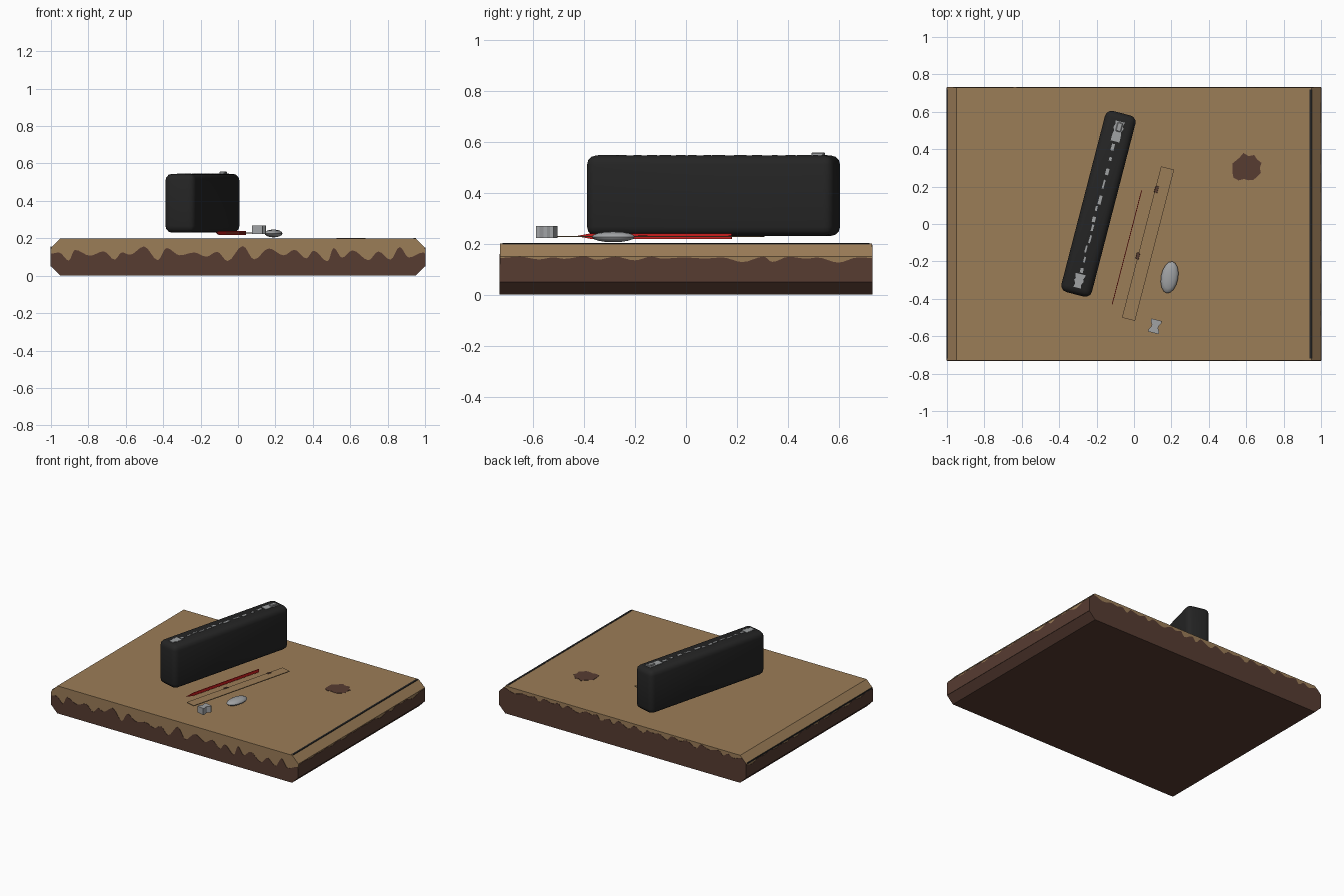
import bpy, bmesh, math, random
from mathutils import Matrix, Vector

random.seed(4)
cube = bpy.data.objects.get("Cube")
if cube:
    bpy.data.objects.remove(cube, do_unlink=True)


def material(name, r, g, b):
    m = bpy.data.materials.new(name)
    m.use_nodes = True
    m.diffuse_color = (r, g, b, 1)
    m.node_tree.nodes["Principled BSDF"].inputs["Base Color"].default_value = (r, g, b, 1)
    return m


tan = material("tan wood", 0.33, 0.205, 0.097)
brown = material("dark brown wood", 0.095, 0.045, 0.031)
black = material("black cloth", 0.018, 0.018, 0.018)
grey = material("grey metal", 0.35, 0.36, 0.37)
red = material("red paint", 0.6, 0.012, 0.012)

TILT = -math.radians(14.5)
HX, HY, TOP, CH = 1.0, 0.73, 0.2, 0.05


def finish(name, bm, mats, loc=(0, 0, 0), rot=0.0):
    bmesh.ops.recalc_face_normals(bm, faces=bm.faces)
    me = bpy.data.meshes.new(name)
    bm.to_mesh(me)
    bm.free()
    for m in mats:
        me.materials.append(m)
    ob = bpy.data.objects.new(name, me)
    ob.location, ob.rotation_euler.z = loc, rot
    bpy.context.collection.objects.link(ob)
    return ob


def prism(name, points, push, mats, loc=(0, 0, 0), rot=0.0, rule=None):
    """Extrude a closed outline of 3D points along a vector."""
    bm = bmesh.new()
    face = bm.faces.new([bm.verts.new(p) for p in points])
    res = bmesh.ops.extrude_face_region(bm, geom=[face], use_keep_orig=True)
    moved = [v for v in res["geom"] if isinstance(v, bmesh.types.BMVert)]
    bmesh.ops.translate(bm, verts=moved, vec=push)
    bmesh.ops.recalc_face_normals(bm, faces=bm.faces)
    if rule:
        for f in bm.faces:
            f.material_index = rule(f)
    return finish(name, bm, mats, loc, rot)


def box(name, size, loc, mat, rot=0.0, bevel=0.0, segs=2):
    bm = bmesh.new()
    bmesh.ops.create_cube(bm, size=1, matrix=Matrix.Diagonal((*size, 1)))
    if bevel:
        bmesh.ops.bevel(bm, geom=bm.edges[:], offset=bevel, segments=segs,
                        profile=0.5, affect='EDGES')
    return finish(name, bm, [mat], loc, rot)


# Desk slab, chamfered along its left and right edges
outline = [(-HX + CH, 0), (HX - CH, 0), (HX, CH), (HX, TOP - CH),
           (HX - CH, TOP), (-HX + CH, TOP), (-HX, TOP - CH), (-HX, CH)]
prism("desk_slab", [(x, -HY, z) for x, z in outline], (0, 2 * HY, 0), [tan, brown],
      rule=lambda f: int(f.normal.z < -0.1))


# Uneven painted edge: brown panels with a wavy top on all four sides
def wave(half, low, high):
    """Alternating crests and dips joined by eased curves."""
    knots = [(-half, (low[1] + high[0]) / 2)]
    up = True
    while knots[-1][0] < half - 0.08:
        knots.append((knots[-1][0] + random.uniform(0.03, 0.085),
                      random.uniform(*(high if up else low))))
        up = not up
    knots.append((half, knots[0][1]))
    line = []
    for (a, za), (b, zb) in zip(knots, knots[1:]):
        for i in range(4):
            t = i / 4
            line.append((a + (b - a) * t, za + (zb - za) * (1 - math.cos(math.pi * t)) / 2))
    return line + [knots[-1]]


def end_panel(name, y, push, low, high):
    line = [(x, min(z, TOP - CH + HX - abs(x))) for x, z in wave(HX, low, high)]
    pts = [(HX, CH), (HX - CH, 0), (-HX + CH, 0), (-HX, CH)] + line
    prism(name, [(x, y, z) for x, z in pts], (0, push, 0), [brown])


end_panel("front_brown_panel", -HY, -0.002, (0.075, 0.115), (0.12, 0.165))
end_panel("back_brown_panel", HY, 0.002, (0.15, 0.175), (0.18, 0.195))
for name, s in (("left_brown_panel", 1), ("right_brown_panel", -1)):
    pts = [(HY, CH), (-HY, CH)] + wave(HY, (0.125, 0.142), (0.145, 0.15))
    prism(name, [(s * HX, y, z) for y, z in pts], (s * 0.002, 0, 0), [brown])

# Dark lines along the chamfers
box("left_dark_line", (0.014, 2 * HY - 0.02, 0.004), (0.945, 0, TOP), black)
box("right_dark_line", (0.004, 2 * HY - 0.02, 0.01), (-HX, 0, TOP - CH), black)

# Brown stain on the desk top
stain = []
for i in range(18):
    a = i * math.tau / 18
    r = 0.072 + random.uniform(-0.012, 0.012)
    stain.append((r * math.cos(a) * 1.08, r * math.sin(a), 0))
prism("desk_stain", stain, (0, 0, 0.002), [brown], (0.6, 0.3, TOP))

# Pencil case with rounded edges
CASE = Vector((-0.19, 0.108, 0.3875))
case = box("pencil_case", (0.168, 1.0, 0.315), CASE, black, TILT, 0.036, 3)


def on_case(x, y, z):
    return CASE + Matrix.Rotation(TILT, 3, 'Z') @ Vector((x, y, z))


# Zip: ragged tabs at both ends, a broken line of teeth, and a puller
for name, y, length in (("zip_front_tab", -0.425, 0.075), ("zip_back_tab", 0.4, 0.11)):
    n = 7
    side = [(random.uniform(0.018, 0.03), -length / 2 + length * i / (n - 1)) for i in range(n)]
    pts = [(x, v, 0) for x, v in side] + [(-x + 0.004, v, 0) for x, v in reversed(side)]
    prism(name, pts, (0, 0, 0.003), [grey], on_case(0, y, 0.1572), TILT)
y = -0.38
while y < 0.33:
    step = random.uniform(0.015, 0.05)
    box("zip_teeth", (random.uniform(0.008, 0.018), step, 0.004),
        on_case(random.uniform(-0.005, 0.005), y + step / 2, 0.158), grey, TILT)
    y += step + random.uniform(0.01, 0.045)
box("zip_puller", (0.03, 0.05, 0.014), on_case(0.005, 0.425, 0.163), grey, TILT, 0.004, 1)

# Pencil: a slim upright strip with a pointed tip
half = 0.315
pencil = [(0, -half, 0), (0, -half + 0.06, 0.011), (0, half, 0.011),
          (0, half, -0.011), (0, -half + 0.06, -0.011)]
prism("pencil", pencil, (0.004, 0, 0), [red], (-0.04, -0.125, 0.229), TILT)

# Ruler with two worn marks
RULER = Vector((0.075, -0.105, 0.2275))
box("ruler", (0.072, 0.835, 0.005), RULER, tan, TILT)
for name, x, y in (("ruler_back_mark", 0.12, 0.185), ("ruler_front_mark", 0.02, -0.17)):
    box(name, (0.018, 0.035, 0.002), (x, y, 0.231), brown, TILT, 0.0008, 1)

# Eraser: a flattened oval pebble
bm = bmesh.new()
bmesh.ops.create_uvsphere(bm, u_segments=16, v_segments=8, radius=1,
                          matrix=Matrix.Diagonal((0.046, 0.086, 0.021, 1)))
eraser = finish("eraser", bm, [grey], (0.19, -0.285, 0.226), math.radians(-10))

# Sharpener: a small block with a pinched waist
w, n, d = 0.029, 0.019, 0.036
waist = [(w, -d), (w, -d * 0.6), (n, -d * 0.2), (n, d * 0.2), (w, d * 0.6), (w, d)]
pts = [(x, y, 0) for x, y in waist] + [(-x, y, 0) for x, y in reversed(waist)]
prism("sharpener", pts, (0, 0, 0.046), [grey], (0.112, -0.547, 0.222), TILT)

# Smooth shading on the rounded parts
for ob in (case, eraser):
    bpy.ops.object.select_all(action='DESELECT')
    ob.select_set(True)
    bpy.context.view_layer.objects.active = ob
    bpy.ops.object.shade_smooth_by_angle(angle=math.radians(40))
